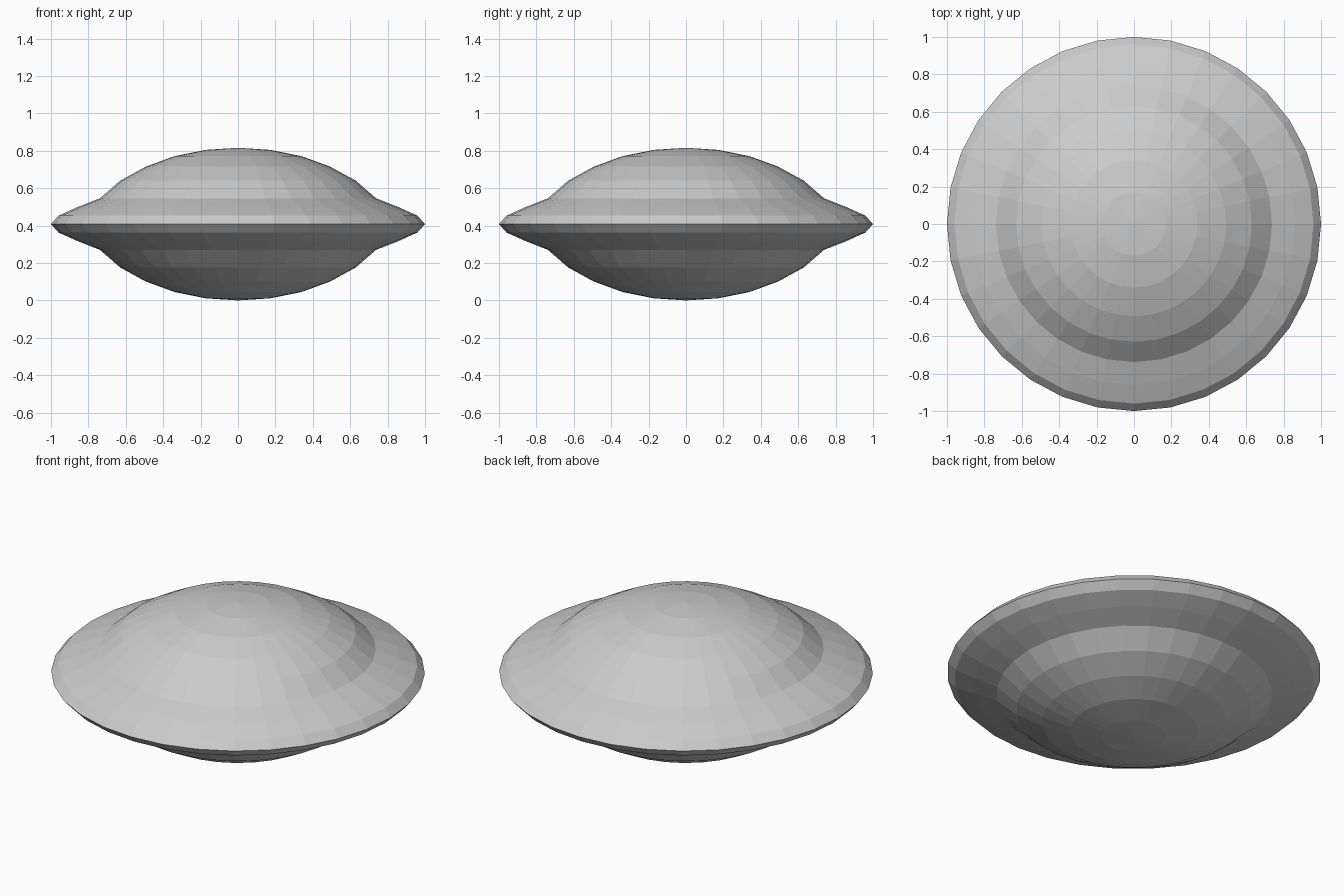
import bpy, bmesh, math

if "Cube" in bpy.data.objects:
    bpy.data.objects.remove(bpy.data.objects["Cube"])

SIDES = 32
MID = 0.408
# Half profile (radius, height above the rim), from near the crown to just above the rim
HALF = [(0.17, 0.397), (0.34, 0.363), (0.493, 0.307), (0.63, 0.232),
        (0.738, 0.138), (0.86, 0.09), (0.96, 0.045)]
profile = HALF + [(1.0, 0.0)] + [(r, -h) for r, h in reversed(HALF)]

# Saucer body: the mirrored profile spun round z
bm = bmesh.new()
rings = []
for r, h in profile:
    rings.append([bm.verts.new((r * math.cos(a), r * math.sin(a), MID + h))
                  for a in (2 * math.pi * i / SIDES for i in range(SIDES))])
crown = bm.verts.new((0, 0, 2 * MID))
base = bm.verts.new((0, 0, 0))
for i in range(SIDES):
    j = (i + 1) % SIDES
    for up, low in zip(rings, rings[1:]):
        bm.faces.new((up[i], low[i], low[j], up[j]))
    bm.faces.new((crown, rings[0][i], rings[0][j]))
    bm.faces.new((base, rings[-1][j], rings[-1][i]))
bmesh.ops.recalc_face_normals(bm, faces=bm.faces)

mesh = bpy.data.meshes.new("saucer_body")
bm.to_mesh(mesh)
bm.free()
bpy.context.collection.objects.link(bpy.data.objects.new("saucer_body", mesh))
